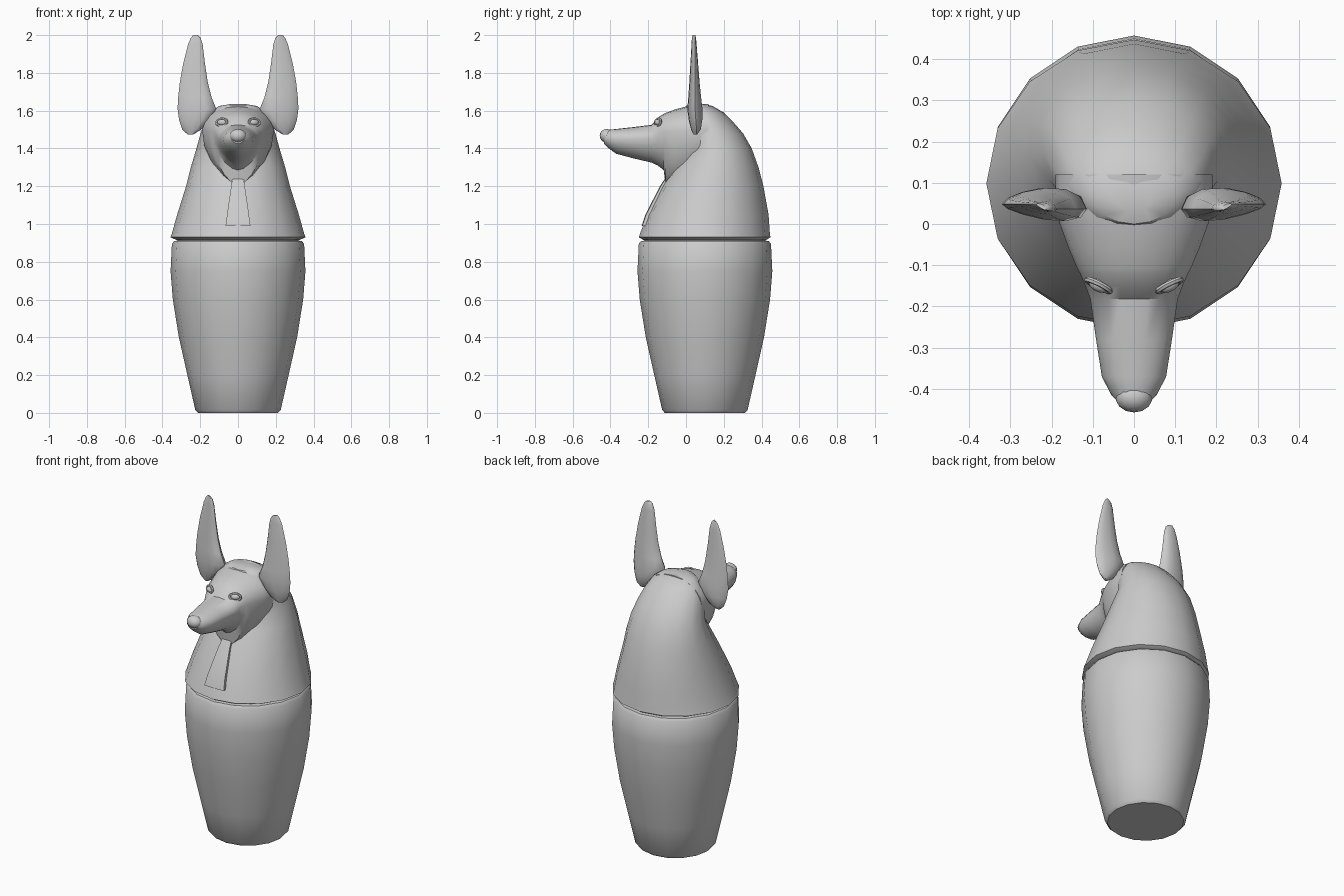
import bpy, bmesh, math
from mathutils import Vector, Matrix

if "Cube" in bpy.data.objects:
    bpy.data.objects.remove(bpy.data.objects["Cube"])

TAU = 2 * math.pi


def finish(name, bm, angle=40):
    bmesh.ops.recalc_face_normals(bm, faces=bm.faces)
    me = bpy.data.meshes.new(name)
    bm.to_mesh(me)
    bm.free()
    ob = bpy.data.objects.new(name, me)
    bpy.context.collection.objects.link(ob)
    bpy.ops.object.select_all(action='DESELECT')
    ob.select_set(True)
    bpy.context.view_layer.objects.active = ob
    bpy.ops.object.shade_smooth_by_angle(angle=math.radians(angle))
    return ob


def loft(name, rings, angle=40):
    """Skin a list of equal-length closed rings and cap both ends."""
    bm = bmesh.new()
    vs = [[bm.verts.new(p) for p in r] for r in rings]
    n = len(rings[0])
    for a, b in zip(vs, vs[1:]):
        for i in range(n):
            j = (i + 1) % n
            bm.faces.new((a[i], a[j], b[j], b[i]))
    bm.faces.new(vs[0])
    bm.faces.new(vs[-1])
    return finish(name, bm, angle)


def oval(z, rx, yf, yb, n=16):
    cy, ry = (yf + yb) / 2, (yb - yf) / 2
    return [(rx * math.cos(TAU * i / n), cy + ry * math.sin(TAU * i / n), z) for i in range(n)]


# Jar body: 16-sided turned profile with a recessed rim
body = [(0, .212), (.015, .226), (.2, .268), (.4, .313), (.6, .345),
        (.75, .357), (.895, .35), (.91, .338), (.912, .32), (.93, .32)]
loft("jar_body", [oval(z, r, .1 - r, .1 + r) for z, r in body])

# Lid with hood: oval sections (z, half width, front y, back y)
hood = [(.915, .325, -.225, .425), (.93, .358, -.25, .447), (.95, .35, -.243, .444),
        (1.05, .322, -.205, .437), (1.2, .275, -.128, .41), (1.3, .25, -.065, .384),
        (1.4, .22, -.005, .348), (1.48, .198, -.02, .302), (1.54, .178, -.03, .25),
        (1.59, .15, -.02, .2), (1.625, .1, .0, .14), (1.635, .04, .03, .09)]
loft("lid_hood", [oval(*h) for h in hood])


# Head and muzzle: egg sections (y, top z, widest z, bottom z, half width)
def egg(y, zt, zw, zb, w, n=20):
    ring = []
    for i in range(n):
        c, s = math.cos(TAU * i / n), math.sin(TAU * i / n)
        x = w * math.copysign(abs(c) ** (1 if s >= 0 else 1.25), c)
        ring.append((x, y, zw + s * ((zt - zw) if s >= 0 else (zw - zb))))
    return ring


head = [(.12, 1.635, 1.5, 1.25, .19), (.05, 1.632, 1.5, 1.22, .19), (0, 1.622, 1.49, 1.21, .18),
        (-.06, 1.606, 1.49, 1.2, .158), (-.108, 1.588, 1.49, 1.205, .138),
        (-.118, 1.583, 1.49, 1.285, .132), (-.15, 1.563, 1.48, 1.31, .118),
        (-.182, 1.525, 1.455, 1.325, .106), (-.28, 1.513, 1.45, 1.348, .092),
        (-.37, 1.503, 1.45, 1.372, .078), (-.415, 1.498, 1.45, 1.405, .055),
        (-.435, 1.49, 1.455, 1.425, .035)]
loft("head", [egg(*h) for h in head])


def ball(name, loc, scale, turn=None):
    bm = bmesh.new()
    m = Matrix.Translation(loc) @ (turn or Matrix()) @ Matrix.Diagonal((*scale, 1))
    bmesh.ops.create_uvsphere(bm, u_segments=14, v_segments=8, radius=1, matrix=m)
    return finish(name, bm)


# Nose tip
ball("nose", (0, -.42, 1.467), (.045, .037, .036))

# Front lappet on the chest: (z, half width, y)
strip = [(.99, .066, -.231), (1.05, .058, -.211), (1.12, .048, -.175), (1.2, .036, -.134), (1.24, .03, -.108)]
loft("chest_lappet", [[(-w, y + .05, z), (-w, y, z), (0, y - .004, z), (w, y, z), (w, y + .05, z)]
                      for z, w, y in strip], 30)

# Tall ears: (z, inner x, outer x, middle y, half depth)
ear = [(1.475, .235, .268, .05, .01), (1.5, .195, .295, .05, .028), (1.55, .15, .312, .046, .04),
       (1.61, .115, .32, .042, .045), (1.67, .14, .317, .042, .038), (1.75, .16, .308, .042, .03),
       (1.85, .175, .29, .042, .022), (1.95, .187, .265, .042, .014), (1.985, .198, .25, .042, .011),
       (2.0, .213, .237, .042, .006)]


def ear_ring(s, z, x0, x1, y, d, n=12):
    ring = []
    for i in range(n):
        c, q = math.cos(TAU * i / n), math.sin(TAU * i / n)
        depth = d * (1 - .35 * c)              # thicker toward the head
        ring.append((s * ((x0 + x1) / 2 + c * (x1 - x0) / 2), y + .006 * c + depth * q * (1 if q > 0 else .7), z))
    return ring


for s, side in ((-1, "left"), (1, "right")):
    loft(side + "_ear", [ear_ring(s, *e) for e in ear], 50)

    # Eyeball with a raised almond lid
    turn = Vector((s * .5, -1, .25)).to_track_quat('Z', 'Y').to_matrix().to_4x4()
    loc = Vector((s * .086, -.149, 1.538))
    ball(side + "_eye", loc, (.026, .017, .015), turn)
    rings = []
    for i in range(16):
        a = TAU * i / 16
        rings.append([loc + turn.to_3x3() @ Vector((math.cos(a) * (.031 + .007 * math.cos(b)),
                                                     math.sin(a) * (.02 + .007 * math.cos(b)),
                                                     .007 * math.sin(b)))
                      for b in (TAU * k / 6 for k in range(6))])
    loft(side + "_eyelid", rings + rings[:1])
